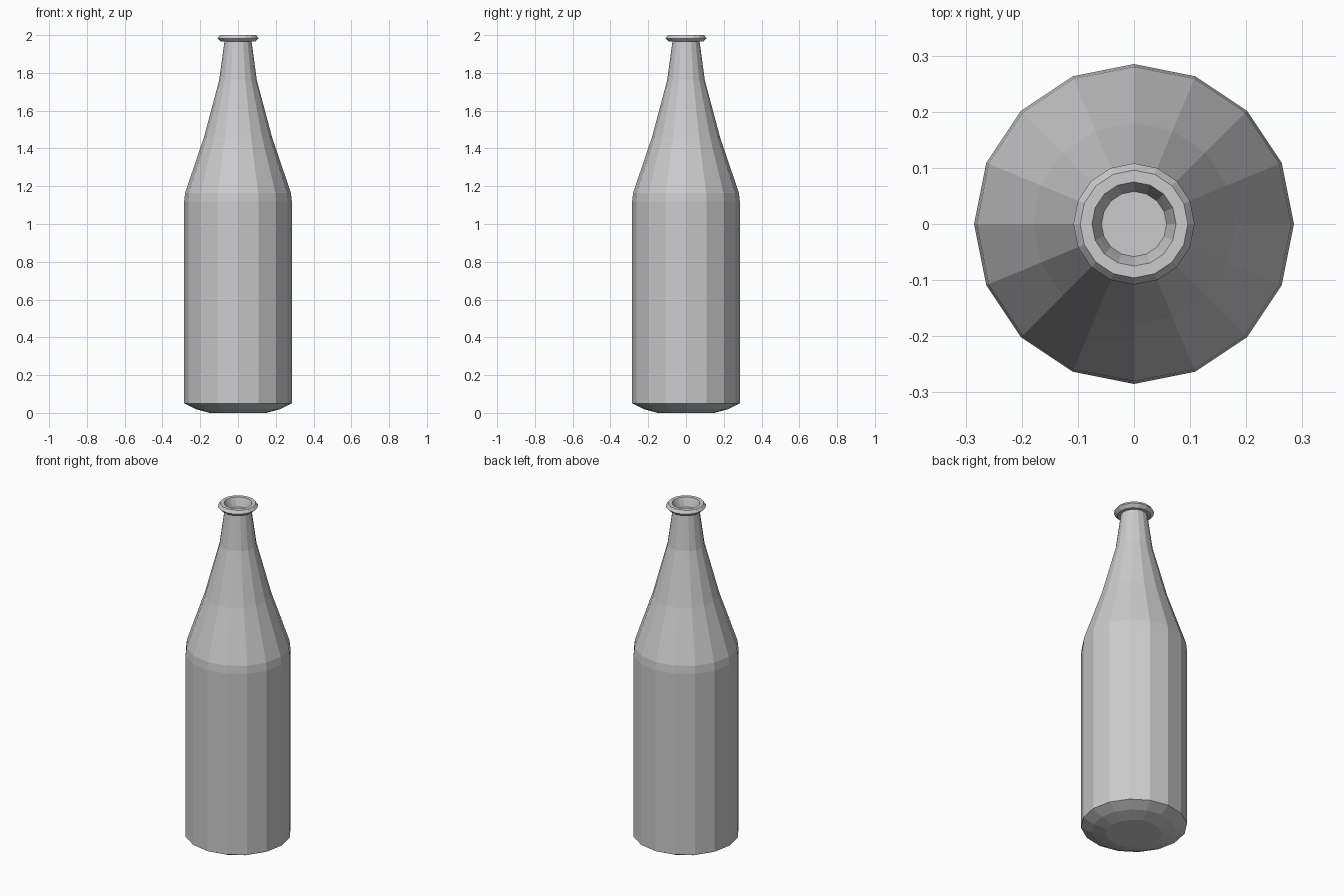
import bpy, bmesh
from math import cos, sin, pi

if "Cube" in bpy.data.objects:
    bpy.data.objects.remove(bpy.data.objects["Cube"])

SIDES = 16

# (radius, height) from the base centre outwards, up the wall and into the mouth
profile = [
    (0.15, 0.0), (0.225, 0.02), (0.285, 0.05),              # chamfered base
    (0.285, 1.12), (0.28, 1.165),                           # straight body
    (0.18, 1.46), (0.10, 1.76), (0.072, 1.965),             # shoulder and neck
    (0.09, 1.965), (0.108, 1.983), (0.096, 2.0),            # rolled lip
    (0.075, 2.0), (0.066, 1.975), (0.058, 1.95),            # recessed mouth
]


def lathe(name, points, sides):
    bm = bmesh.new()
    rings = [[bm.verts.new((r * cos(2 * pi * i / sides), r * sin(2 * pi * i / sides), z))
              for i in range(sides)] for r, z in points]
    for low, high in zip(rings, rings[1:]):
        for i in range(sides):
            j = (i + 1) % sides
            bm.faces.new((low[i], low[j], high[j], high[i]))
    # close the base and the floor of the mouth
    bm.faces.new(rings[0][::-1])
    bm.faces.new(rings[-1])
    mesh = bpy.data.meshes.new(name)
    bm.to_mesh(mesh)
    bm.free()
    obj = bpy.data.objects.new(name, mesh)
    bpy.context.collection.objects.link(obj)
    return obj


lathe("bottle", profile, SIDES)
